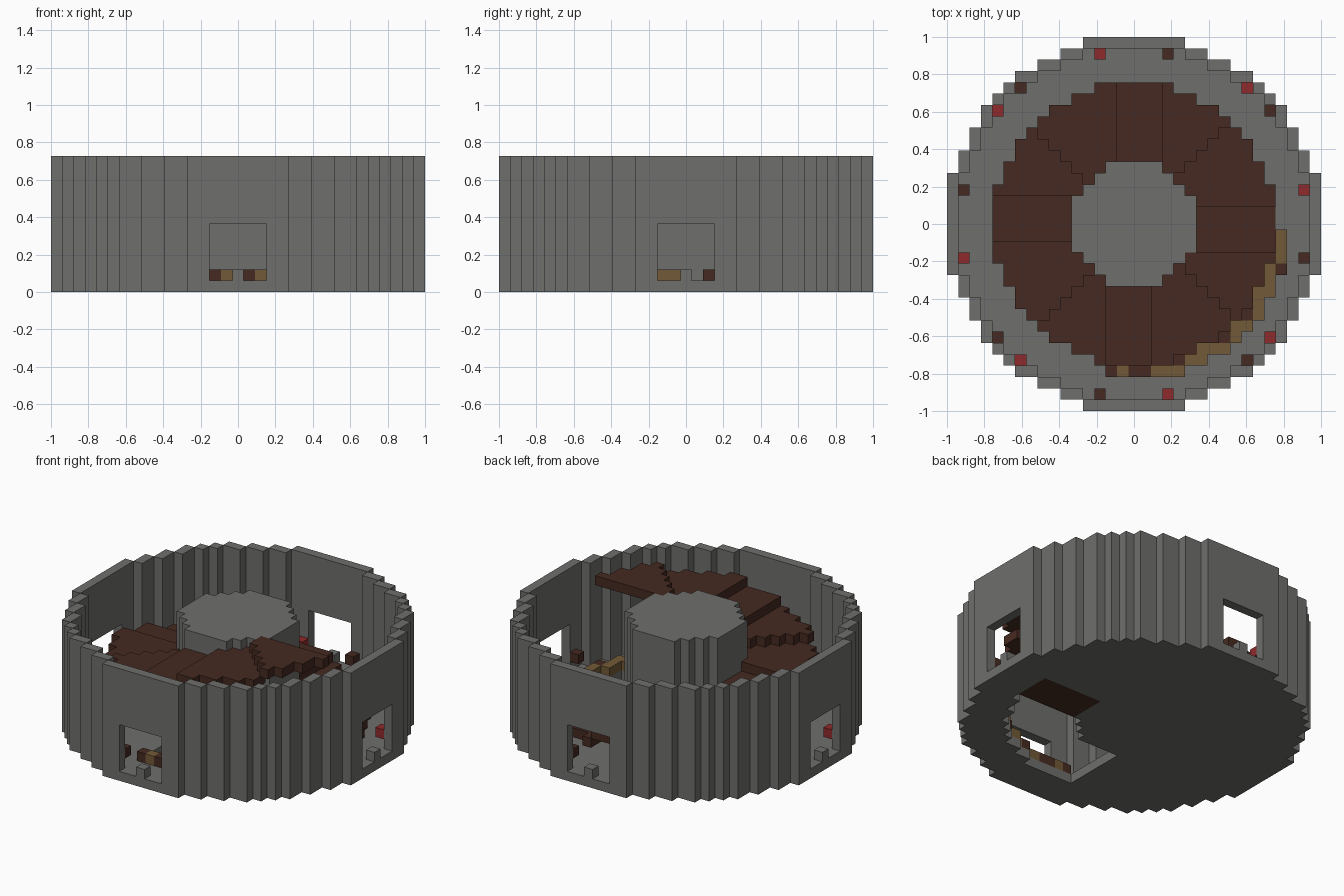
import bpy
import bmesh

cube = bpy.data.objects.get("Cube")
if cube:
    bpy.data.objects.remove(cube, do_unlink=True)

U = 2 / 33          # size of one block
LEVELS = 12         # blocks from floor to wall top
SPAN = range(-16, 17)


def material(name, rgb):
    m = bpy.data.materials.new(name)
    m.use_nodes = True
    m.diffuse_color = (*rgb, 1)
    m.node_tree.nodes["Principled BSDF"].inputs["Base Color"].default_value = (*rgb, 1)
    return m


stone = material("grey_stone", (0.156, 0.156, 0.15))
wood = material("dark_wood", (0.06, 0.023, 0.015))
oak = material("light_oak", (0.171, 0.102, 0.038))
red = material("red", (0.275, 0.023, 0.025))


def blocks(name, cells, low, high, mat):
    """Raise a set of grid cells from level low to level high as one shell."""
    cells = set(cells)
    bm = bmesh.new()
    z0, z1 = low * U, high * U

    def face(points):
        bm.faces.new([bm.verts.new(p) for p in points])

    for i, j in cells:
        ring = [((i + a) * U, (j + b) * U)
                for a, b in ((-.5, -.5), (.5, -.5), (.5, .5), (-.5, .5))]
        face([(x, y, z1) for x, y in ring])
        face([(x, y, z0) for x, y in reversed(ring)])
        for n, (di, dj) in enumerate(((0, -1), (1, 0), (0, 1), (-1, 0))):
            if (i + di, j + dj) not in cells:
                p, q = ring[n], ring[(n + 1) % 4]
                face([(*p, z0), (*q, z0), (*q, z1), (*p, z1)])
    bmesh.ops.remove_doubles(bm, verts=bm.verts, dist=U / 100)
    mesh = bpy.data.meshes.new(name)
    bm.to_mesh(mesh)
    bm.free()
    mesh.materials.append(mat)
    obj = bpy.data.objects.new(name, mesh)
    bpy.context.collection.objects.link(obj)
    return obj


def disc(radius):
    return {(i, j) for i in SPAN for j in SPAN if i * i + j * j <= radius * radius}


def turned(cell, quarter):
    """Rotate a cell counter-clockwise by quarter turns."""
    i, j = cell
    for _ in range(quarter):
        i, j = -j, i
    return i, j


def step_number(cell):
    """Which of the twelve spiral steps a cell belongs to."""
    for quarter in range(4):
        u, v = turned(cell, 4 - quarter)
        if u > 0 and -2 <= v <= 1:
            return 3 * quarter
        if u >= 3 and v >= 2:
            return 3 * quarter + (1 if v <= u else 2)


outer, well, core = disc(16.5), disc(12.5), disc(5.5)

# Spiral staircase, one block higher per step
steps = {n: set() for n in range(12)}
for c in well - core:
    steps[step_number(c)].add(c)
for n, cells in steps.items():
    blocks(f"stair_step_{n + 1}", cells, n, n + 1, wood)

# Floor with the stairwell opening, and the central pillar
opening = steps[9] | steps[10] | steps[11]
blocks("floor", outer - opening - steps[0], 0, 1, stone)
blocks("central_pillar", core, 1, LEVELS, stone)

# Outer wall with four doorways
rim = {(i, j) for i, j in outer
       if not {(i + 1, j), (i - 1, j), (i, j + 1), (i, j - 1)} <= outer}
sides = ("left", "back", "right", "front")
doors = {s: {turned((16, v), q) for v in range(-2, 3)} for q, s in enumerate(sides)}
blocks("outer_wall", rim - set().union(*doors.values()), 1, LEVELS, stone)
for q, side in enumerate(sides):
    blocks(f"{side}_lintel", doors[side], 6, LEVELS, stone)
    blocks(f"{side}_door_block", [turned((16, 0), q)], 1, 2, stone)

# Wall blocks, red and wood by turns around the hall
for q, side in enumerate(sides):
    for label, cells, mat in (("red", [(15, 3), (10, 12)], red),
                              ("wood", [(15, -3), (12, 10)], wood)):
        for n, c in enumerate(cells):
            c = turned(c, q)
            # the pattern flips on the half turn that starts at the front
            blocks(f"{side}_{label}_wall_block_{n + 1}", [c], 2, 3, mat)

# Low railing around the opening
edge = {(i, j) for i in range(-2, 14) for j in range(-13, 0)
        if (i, j) not in well
        and any((i + a, j + b) in well for a in (-1, 0, 1) for b in (-1, 0, 1))}
posts = {(13, -4), (10, -8), (8, -10), (4, -12), (0, -13), (1, -13), (-2, -13)}
blocks("railing", edge - posts, 1, 2, oak)
blocks("railing_posts", edge & posts, 1, 2, wood)
